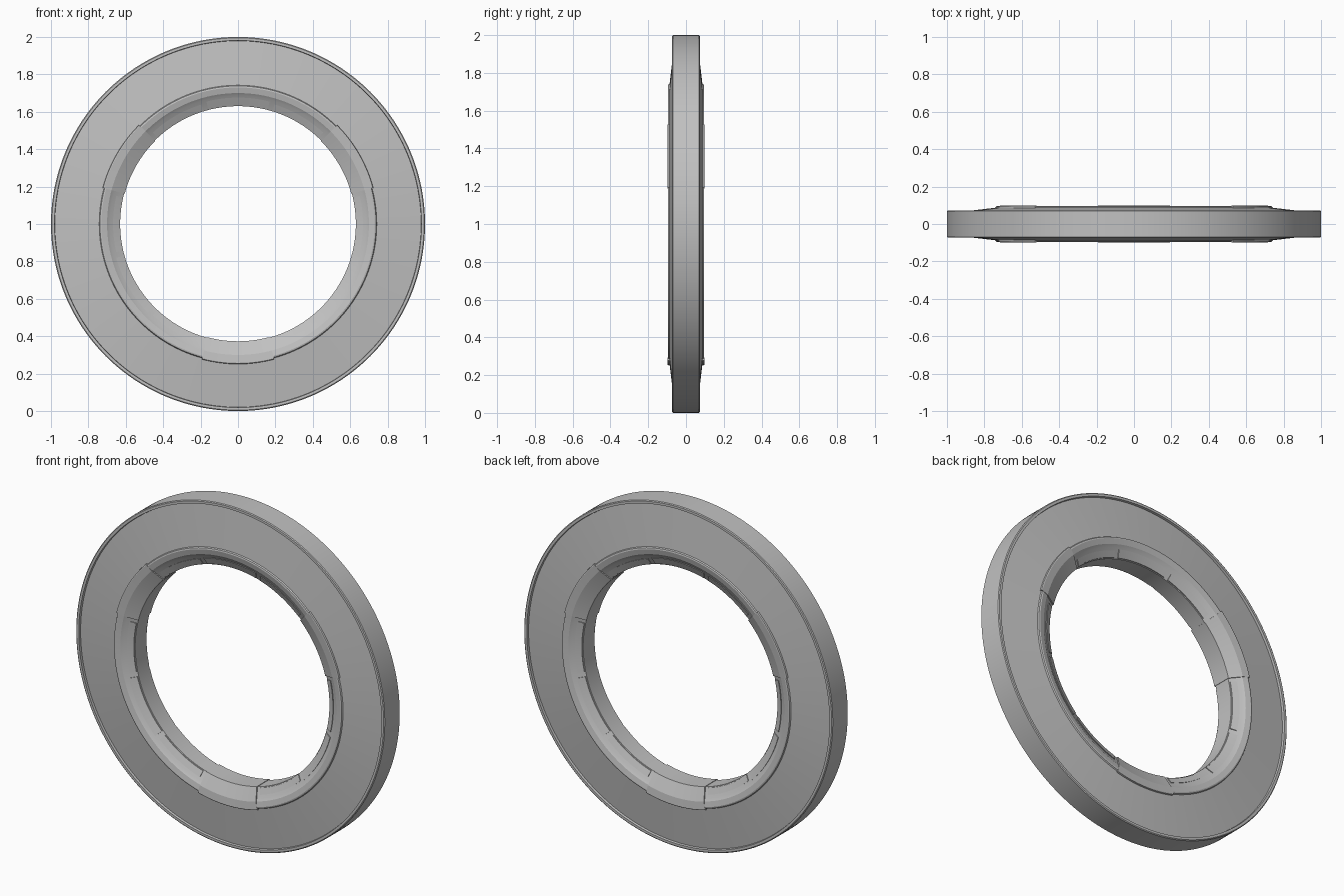
import bpy, bmesh, math

if "Cube" in bpy.data.objects:
    bpy.data.objects.remove(bpy.data.objects["Cube"])

grey = bpy.data.materials.new("metal_grey")
grey.diffuse_color = (0.53, 0.53, 0.53, 1)
grey.use_nodes = True
grey.node_tree.nodes["Principled BSDF"].inputs["Base Color"].default_value = grey.diffuse_color


def sweep(name, section, start=0, end=360, steps=192):
    """Revolve a closed (radius, y) section about the ring axis, angles in degrees."""
    full = end - start >= 360
    bm = bmesh.new()
    rings = []
    for i in range(steps if full else steps + 1):
        a = math.radians(start + (end - start) * i / steps)
        rings.append([bm.verts.new((r * math.cos(a), y, 1 + r * math.sin(a)))
                      for r, y in section])
    n = len(section)
    for i in range(steps):
        p, q = rings[i], rings[(i + 1) % len(rings)]
        for j in range(n):
            k = (j + 1) % n
            bm.faces.new((p[j], p[k], q[k], q[j]))
    if not full:
        bm.faces.new(rings[0])
        bm.faces.new(rings[-1])
    bmesh.ops.recalc_face_normals(bm, faces=bm.faces)
    mesh = bpy.data.meshes.new(name)
    bm.to_mesh(mesh)
    bm.free()
    mesh.materials.append(grey)
    mesh.shade_smooth()
    mesh.set_sharp_from_angle(angle=math.radians(15))
    obj = bpy.data.objects.new(name, mesh)
    bpy.context.collection.objects.link(obj)
    return obj


def mirrored(half):
    """Complete a front half section (negative y) with its back half."""
    return half + [(r, -y) for r, y in reversed(half)]


# Main ring: rim, groove, tapering face, raised lip and chamfered bore
sweep("ring_body", mirrored([
    (1.0, -0.069), (0.995, -0.073), (0.981, -0.073), (0.979, -0.059),
    (0.742, -0.087), (0.738, -0.094), (0.730, -0.096), (0.700, -0.089),
    (0.685, -0.078), (0.630, -0.052)]))

# Three clamps wrapped around the inner edge
clamp = mirrored([(0.750, -0.080), (0.747, -0.096), (0.742, -0.098),
                  (0.700, -0.093), (0.627, -0.058)])
for i, centre in enumerate((30, 150, 270)):
    sweep(f"clamp_{i + 1}", clamp, centre - 15, centre + 15, 16)

# Thin raised strips on the bore chamfer, three between each pair of clamps
def strip(inner, outer):
    slope = lambda r: -0.052 - (r - 0.630) * 0.026 / 0.055
    return [(inner, slope(inner) + 0.003), (inner, slope(inner) - 0.005),
            (outer, slope(outer) - 0.005), (outer, slope(outer) + 0.003)]


for gap, centre in enumerate((90, 210, 330)):
    for part, (a, b, outer) in enumerate(((-43, -17, 0.668), (-14.5, 14.5, 0.676),
                                          (17, 43, 0.668))):
        for side, sign in (("front", 1), ("back", -1)):
            sweep(f"{side}_strip_{gap + 1}_{part + 1}",
                  [(r, sign * y) for r, y in strip(0.634, outer)],
                  centre + a, centre + b, 14)
